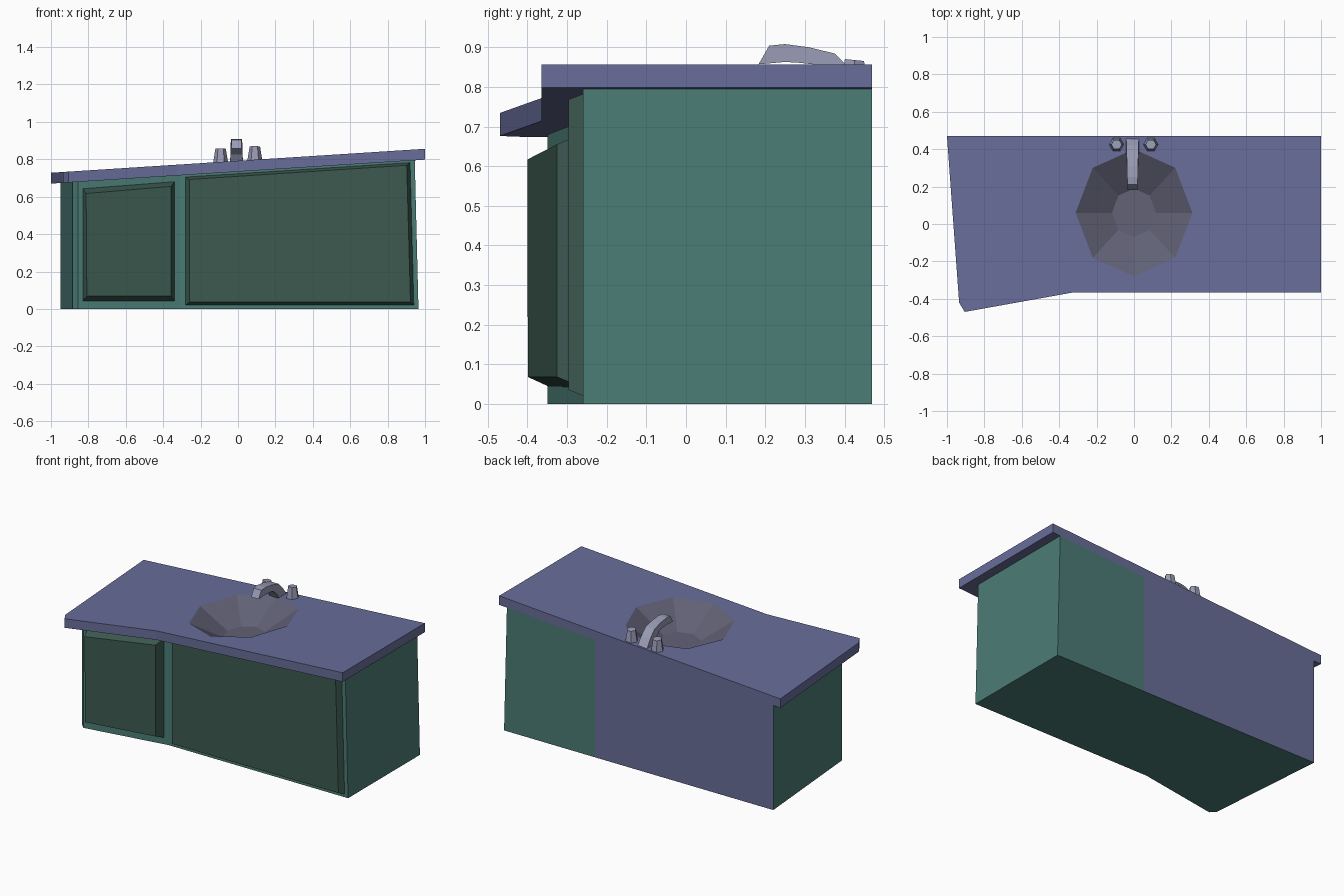
import bpy, bmesh
from math import cos, sin, pi

if "Cube" in bpy.data.objects:
    bpy.data.objects.remove(bpy.data.objects["Cube"])


def material(name, rgb):
    m = bpy.data.materials.new(name)
    m.diffuse_color = (*rgb, 1)
    m.use_nodes = True
    m.node_tree.nodes["Principled BSDF"].inputs["Base Color"].default_value = m.diffuse_color
    return m


BLUE = material("blue_top", (0.14, 0.155, 0.32))
GREEN = material("green_body", (0.07, 0.20, 0.18))
DARK = material("dark_door", (0.045, 0.10, 0.08))
METAL = material("tap_metal", (0.32, 0.33, 0.46))
BASIN = material("basin", (0.12, 0.12, 0.18))


def finish(name, bm, *mats, recalc=True):
    if recalc:
        bmesh.ops.recalc_face_normals(bm, faces=bm.faces)
    me = bpy.data.meshes.new(name)
    bm.to_mesh(me)
    bm.free()
    for m in mats:
        me.materials.append(m)
    ob = bpy.data.objects.new(name, me)
    bpy.context.collection.objects.link(ob)
    return ob


def add_loop(bm, pts):
    return [bm.verts.new(p) for p in pts]


def bridge(bm, a, b):
    n = len(a)
    return [bm.faces.new((a[i], a[(i + 1) % n], b[(i + 1) % n], b[i])) for i in range(n)]


def frustum(name, low, high, mat):
    bm = bmesh.new()
    a, b = add_loop(bm, low), add_loop(bm, high)
    bridge(bm, a, b)
    bm.faces.new(a)
    bm.faces.new(b)
    return finish(name, bm, mat)


def top_z(x):
    """Height of the sloping counter surface."""
    return 0.792 + 0.064 * x


def ring(cx, cy, rx, ry, n):
    return [(cx + rx * cos(2 * pi * i / n), cy + ry * sin(2 * pi * i / n)) for i in range(n)]


THICK = 0.058
RIM = ring(0, 0.06, 0.312, 0.34, 8)

# Sloping counter with an octagonal opening
outline = [(-1, 0.47), (-0.935, -0.42), (-0.905, -0.47), (-0.32, -0.365), (1, -0.365), (1, 0.47)]
bm = bmesh.new()
levels = []
for drop in (0, THICK):
    o = add_loop(bm, [(x, y, top_z(x) - drop) for x, y in outline])
    h = add_loop(bm, [(x, y, top_z(x) - drop) for x, y in RIM])
    edges = [bm.edges.new((l[i], l[(i + 1) % len(l)])) for l in (o, h) for i in range(len(l))]
    bmesh.ops.triangle_fill(bm, edges=edges, use_beauty=True)
    levels.append((o, h))
for k in (0, 1):
    bridge(bm, levels[0][k], levels[1][k])
finish("counter", bm, BLUE)

# Faceted sink bowl
bm = bmesh.new()
rim = add_loop(bm, [(x, y, top_z(x)) for x, y in RIM])
base = add_loop(bm, [(x, y, top_z(x) - 0.12) for x, y in ring(0, 0.06, 0.118, 0.13, 8)])
bridge(bm, base, rim)
bm.faces.new(base)
bmesh.ops.reverse_faces(bm, faces=[f for f in bm.faces if f.normal.z < 0])
bm.normal_update()
bmesh.ops.reverse_faces(bm, faces=[f for f in bm.faces if f.normal.z < 0])
finish("sink_bowl", bm, BASIN, recalc=False)

# Cabinet body, open under the counter, with a blue section of back wall
plan = [(0.32, 0.47), (-0.95, 0.47), (-0.885, -0.32), (-0.855, -0.35),
        (-0.31, -0.26), (0.965, -0.26), (0.965, 0.47)]
bm = bmesh.new()
low = add_loop(bm, [(x, y, 0) for x, y in plan])
high = add_loop(bm, [(x - (0.02 if x > 0.9 else 0), y, top_z(x) - THICK) for x, y in plan])
walls = bridge(bm, low, high)
bm.faces.new(low)
walls[0].material_index = 1
finish("cabinet", bm, GREEN, BLUE)


# Raised doors with bevelled borders, the left one on the angled front
def door(name, back, front, slant, depth):
    def place(pts, off):
        return [(x, -0.26 - slant * (-0.31 - x) - off, z) for x, z in pts]
    frustum(name, place(back, 0), place(front, depth), DARK)


door("left_door",
     [(-0.83, 0.043), (-0.34, 0.043), (-0.34, 0.68), (-0.83, 0.643)],
     [(-0.808, 0.068), (-0.358, 0.068), (-0.358, 0.655), (-0.812, 0.617)], 0.163, 0.058)
door("right_door",
     [(-0.28, 0.02), (0.94, 0.02), (0.92, 0.782), (-0.28, 0.705)],
     [(-0.26, 0.036), (0.922, 0.036), (0.902, 0.768), (-0.26, 0.692)], 0, 0.037)

# Curved tap spout: pairs of outer and inner (y, z), swept across its width
outer = [(0.46, 0.785), (0.42, 0.84), (0.376, 0.884), (0.31, 0.90), (0.25, 0.908), (0.21, 0.904)]
inner = [(0.385, 0.785), (0.36, 0.825), (0.32, 0.857), (0.285, 0.861), (0.25, 0.863), (0.183, 0.857)]
bm = bmesh.new()
sections = []
for i, (o, n) in enumerate(zip(outer, inner)):
    w = 0.034 - 0.0014 * i
    sections.append(add_loop(bm, [(-0.008 + s * w, y, z) for s, (y, z) in
                                  ((-1, o), (1, o), (1, n), (-1, n))]))
for a, b in zip(sections, sections[1:]):
    bridge(bm, a, b)
bm.faces.new(sections[0])
bm.faces.new(sections[-1])
finish("tap_spout", bm, METAL)

# Six-sided tap handles
for name, cx in (("left_handle", -0.093), ("right_handle", 0.09)):
    z = top_z(cx)
    frustum(name, [(x, y, z - 0.005) for x, y in ring(cx, 0.425, 0.04, 0.04, 6)],
            [(x, y, z + 0.07 + 0.1 * (0.425 - y)) for x, y in ring(cx, 0.425, 0.028, 0.028, 6)], METAL)
